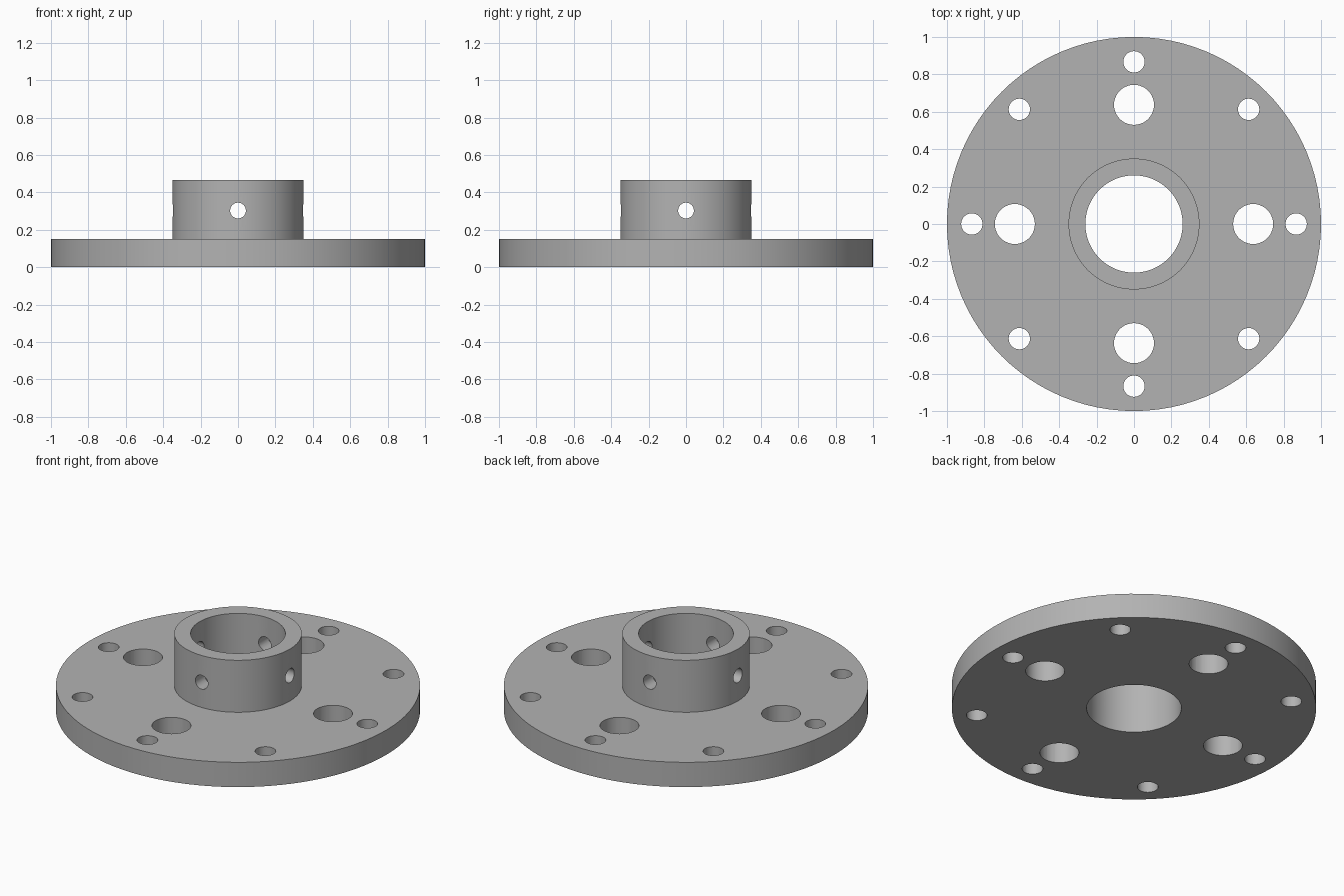
import bpy, bmesh, math
from mathutils import Matrix, Vector

if "Cube" in bpy.data.objects:
    bpy.data.objects.remove(bpy.data.objects["Cube"], do_unlink=True)

GREY = (0.45, 0.45, 0.45, 1)
steel = bpy.data.materials.new("grey_metal")
steel.use_nodes = True
steel.diffuse_color = GREY
steel.node_tree.nodes["Principled BSDF"].inputs["Base Color"].default_value = GREY

PLATE_R, PLATE_H = 1.0, 0.15
HUB_R, HUB_H, BORE_R = 0.35, 0.465, 0.26


def make_object(name, bm):
    bmesh.ops.recalc_face_normals(bm, faces=bm.faces)
    mesh = bpy.data.meshes.new(name)
    bm.to_mesh(mesh)
    bm.free()
    mesh.materials.append(steel)
    obj = bpy.data.objects.new(name, mesh)
    bpy.context.collection.objects.link(obj)
    return obj


def lathe(name, profile, steps):
    bm = bmesh.new()
    verts = [bm.verts.new((r, 0, z)) for r, z in profile]
    edges = [bm.edges.new((a, b)) for a, b in zip(verts, verts[1:] + verts[:1])]
    bmesh.ops.spin(bm, geom=verts + edges, cent=(0, 0, 0), axis=(0, 0, 1),
                   angle=math.tau, steps=steps)
    bmesh.ops.remove_doubles(bm, verts=bm.verts, dist=1e-4)
    return make_object(name, bm)


def ring_of_cylinders(bm, count, distance, radius, depth, z, radial=False):
    for i in range(count):
        turn = Matrix.Rotation(math.tau * i / count, 4, 'Z')
        place = turn @ Matrix.Translation(Vector((distance, 0, z)))
        if radial:
            place = place @ Matrix.Rotation(math.pi / 2, 4, 'Y')
        bmesh.ops.create_cone(bm, cap_ends=True, segments=40, radius1=radius,
                              radius2=radius, depth=depth, matrix=place)


# Plate and hub turned as one body with a through bore
flange = lathe("flange_with_hub", [(BORE_R, 0), (PLATE_R, 0), (PLATE_R, PLATE_H),
                                   (HUB_R, PLATE_H), (HUB_R, HUB_H), (BORE_R, HUB_H)], 96)

# Bolt holes, lightening holes and set screw holes
bm = bmesh.new()
ring_of_cylinders(bm, 8, 0.867, 0.057, 0.4, PLATE_H / 2)
ring_of_cylinders(bm, 4, 0.637, 0.107, 0.4, PLATE_H / 2)
ring_of_cylinders(bm, 4, 0.3, 0.042, 0.24, 0.303, radial=True)
cutter = make_object("hole_cutter", bm)
cutter.hide_render = True

cut = flange.modifiers.new("holes", 'BOOLEAN')
cut.object = cutter
cut.operation = 'DIFFERENCE'
cut.solver = 'EXACT'

bpy.ops.object.select_all(action='DESELECT')
flange.select_set(True)
bpy.context.view_layer.objects.active = flange
bpy.ops.object.modifier_apply(modifier=cut.name)
bpy.data.objects.remove(cutter, do_unlink=True)
bpy.ops.object.shade_smooth_by_angle(angle=math.radians(30))
